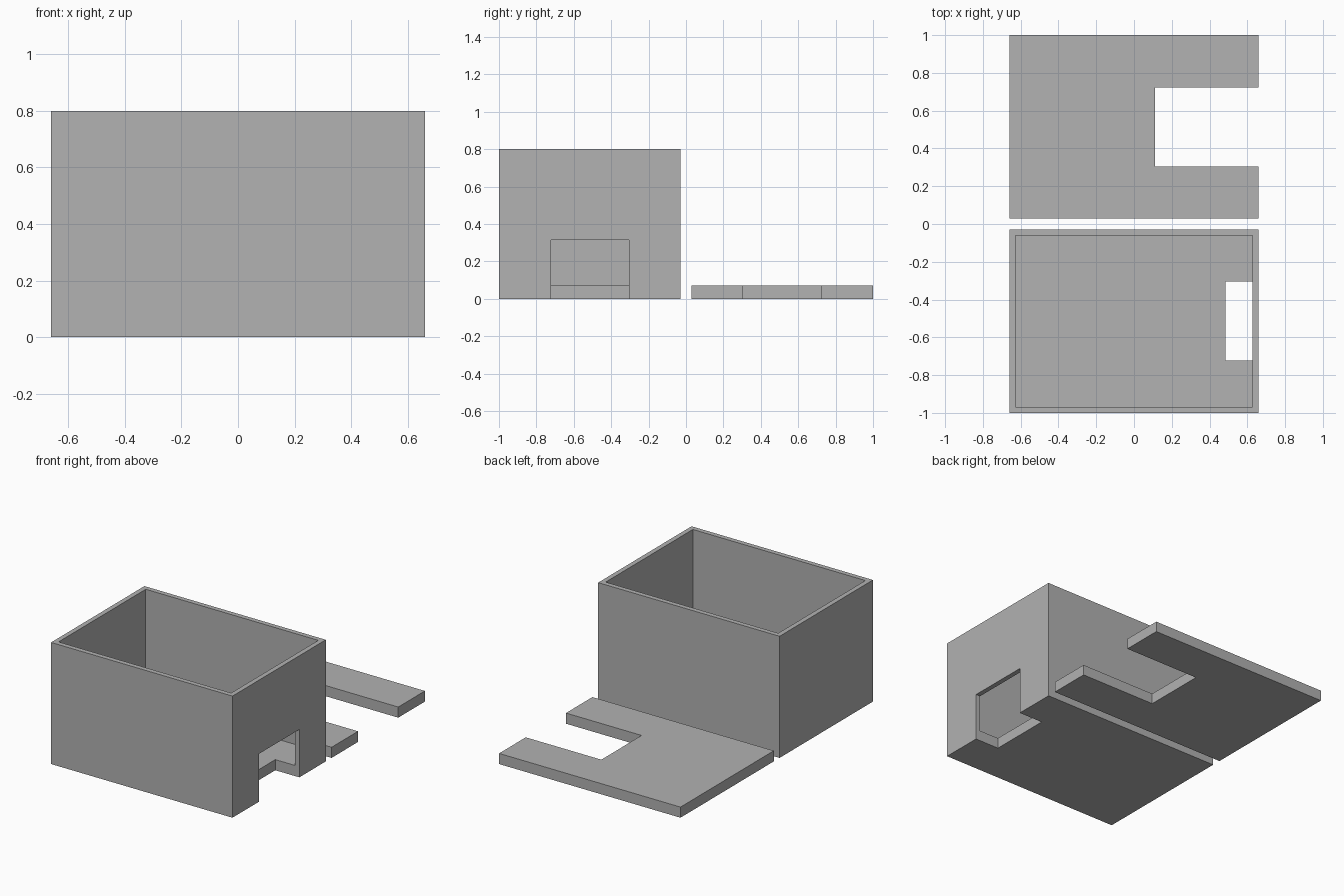
import bpy
from mathutils import Vector

if "Cube" in bpy.data.objects:
    bpy.data.objects.remove(bpy.data.objects["Cube"])

grey = bpy.data.materials.new("plain grey")
grey.use_nodes = True
COLOUR = (0.445, 0.445, 0.445, 1)
grey.diffuse_color = COLOUR
grey.node_tree.nodes["Principled BSDF"].inputs["Base Color"].default_value = COLOUR

HALF = 0.66      # half the width
WALL = 0.032     # wall thickness
FLOOR = 0.07     # floor and lid thickness
HEIGHT = 0.8
GAP = 0.03       # box and lid distance from the middle
NOTCH = (0.305, 0.723)   # near and far edge of both notches
OVER = 0.1       # cutter overshoot


def block(name, low, high):
    """Axis-aligned block between two corners."""
    low, high = Vector(low), Vector(high)
    bpy.ops.mesh.primitive_cube_add(size=1, location=(low + high) / 2)
    obj = bpy.context.object
    obj.name = obj.data.name = name
    obj.scale = high - low
    bpy.ops.object.transform_apply(location=False, rotation=False, scale=True)
    obj.data.materials.append(grey)
    return obj


def cut(target, low, high):
    """Subtract a block from the target."""
    cutter = block("cutter", low, high)
    cutter.hide_render = True
    mod = target.modifiers.new("cut", "BOOLEAN")
    mod.operation = "DIFFERENCE"
    mod.solver = "EXACT"
    mod.object = cutter
    bpy.context.view_layer.objects.active = target
    bpy.ops.object.modifier_apply(modifier=mod.name)
    bpy.data.objects.remove(cutter)


# Open box: hollow, a doorway in the side wall, and a recess in the floor
box = block("open_box", (-HALF, -1, 0), (HALF, -GAP, HEIGHT))
cut(box, (-HALF + WALL, -1 + WALL, FLOOR), (HALF - WALL, -GAP - WALL, HEIGHT + OVER))
cut(box, (0.485, -NOTCH[1], -OVER), (HALF + OVER, -NOTCH[0], 0.315))

# Flat lid with a deep notch on the same side
lid = block("lid", (-HALF, GAP, 0), (HALF, 1, FLOOR))
cut(lid, (0.11, NOTCH[0], -OVER), (HALF + OVER, NOTCH[1], FLOOR + OVER))
